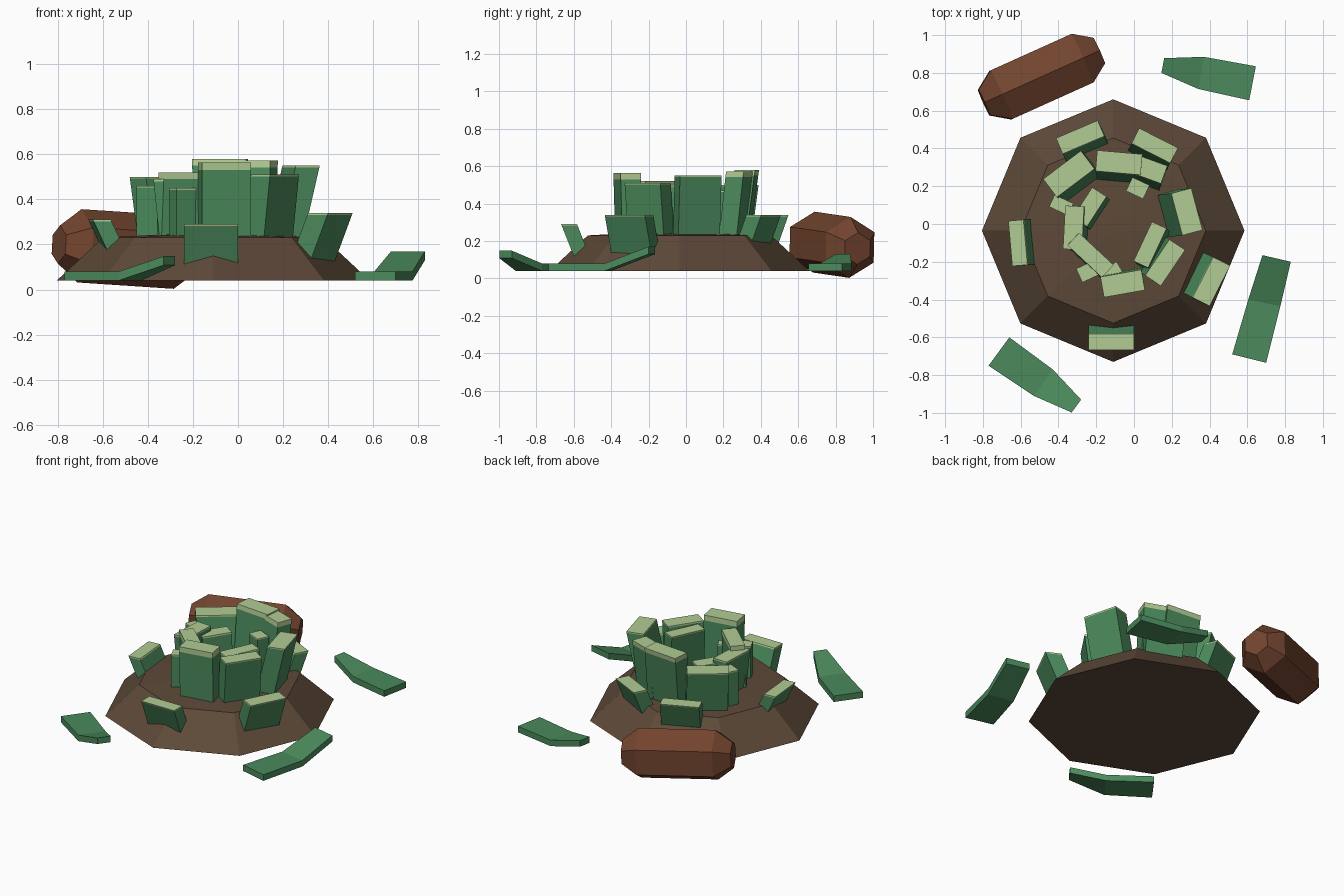
import bpy, bmesh
from math import radians, cos, sin, pi
from mathutils import Vector, Matrix

cube = bpy.data.objects.get("Cube")
if cube:
    bpy.data.objects.remove(cube, do_unlink=True)


def material(name, rgb):
    m = bpy.data.materials.new(name)
    m.use_nodes = True
    col = (*rgb, 1)
    m.diffuse_color = col
    m.node_tree.nodes["Principled BSDF"].inputs["Base Color"].default_value = col
    return m


GREEN = material("leaf green", (0.07, 0.255, 0.107))
PALE = material("pale green", (0.445, 0.604, 0.296))
SOIL = material("soil brown", (0.11, 0.067, 0.04))
BARK = material("log brown", (0.17, 0.058, 0.028))


def loft(name, rings, mats, matrix=None, top_band=False):
    """Skin a stack of closed rings, first and last capped."""
    bm = bmesh.new()
    loops = [[bm.verts.new(p) for p in ring] for ring in rings]
    n = len(loops[0])
    for k, (a, b) in enumerate(zip(loops, loops[1:])):
        for i in range(n):
            j = (i + 1) % n
            f = bm.faces.new((a[i], a[j], b[j], b[i]))
            if top_band and k == len(loops) - 2:
                f.material_index = 1
    bm.faces.new(loops[0][::-1])
    cap = bm.faces.new(loops[-1])
    if top_band:
        cap.material_index = 1
    bmesh.ops.recalc_face_normals(bm, faces=bm.faces)
    me = bpy.data.meshes.new(name)
    bm.to_mesh(me)
    bm.free()
    for m in mats:
        me.materials.append(m)
    ob = bpy.data.objects.new(name, me)
    if matrix:
        ob.matrix_world = matrix
    bpy.context.collection.objects.link(ob)
    return ob


def ring(n, r, z, turn=0.0):
    return [(r * cos(2 * pi * i / n + turn), r * sin(2 * pi * i / n + turn), z) for i in range(n)]


# Soil mound
loft("mound", [ring(8, r, z) for r, z in ((0.695, 0.04), (0.49, 0.23), (0.05, 0.255))],
     [SOIL], Matrix.Translation((-0.11, -0.035, 0)))

# Six-sided log lying behind the mound, one edge uppermost
axis = Vector((0.91, 0.41, -0.06)).normalized()
side = Vector((0, 0, 1)).cross(axis).normalized()
up = axis.cross(side)
frame = Matrix((up, side, axis)).transposed().to_4x4()
frame.translation = (-0.49, 0.78, 0.18)
loft("log", [ring(6, r, z) for r, z in ((0.085, -0.335), (0.163, -0.235), (0.163, 0.235), (0.085, 0.335))],
     [BARK], frame)


def block(name, x, y, turn, length, width, top, base, lean=(0, 0), cap=0.008):
    """Leaning slab: the base is offset from the top by lean."""
    c, s = cos(radians(turn)), sin(radians(turn))

    def level(z):
        t = (top - z) / (top - base)
        return [(x + lean[0] * t + c * u * length / 2 - s * v * width / 2,
                 y + lean[1] * t + s * u * length / 2 + c * v * width / 2, z)
                for u, v in ((-1, -1), (1, -1), (1, 1), (-1, 1))]

    loft(name, [level(base), level(top - cap), level(top)], [GREEN, PALE], top_band=True)


# Outer ring of short slabs leaning outward
for name, x, y, turn, length, width, top, base, lean in (
    ("front", -0.12, -0.625, 0, 0.24, 0.085, 0.29, 0.10, (0, 0.075)),
    ("front_left", 0.41, -0.305, 63, 0.24, 0.10, 0.34, 0.11, (-0.085, 0.04)),
    ("back_left", 0.11, 0.415, -27, 0.23, 0.09, 0.34, 0.17, (-0.03, -0.06)),
    ("back_right", -0.285, 0.46, 23, 0.24, 0.09, 0.34, 0.17, (0.03, -0.06)),
    ("right", -0.615, -0.10, 95, 0.24, 0.08, 0.31, 0.16, (0.07, 0.005)),
):
    block("outer_slab_" + name, x, y, turn, length, width, top, base, lean)

# Crown of tall slabs
for i, (x, y, turn, length, width, top, lean, cap) in enumerate((
    (-0.06, -0.315, 10, 0.22, 0.11, 0.565, (0, 0.01), 0.035),
    (0.165, -0.205, 56, 0.23, 0.10, 0.51, (-0.03, 0.02), 0.008),
    (0.085, -0.11, 65, 0.23, 0.085, 0.50, (0.02, -0.02), 0.008),
    (0.28, 0.065, 105, 0.23, 0.11, 0.55, (-0.08, -0.01), 0.008),
    (0.08, 0.29, -20, 0.17, 0.10, 0.572, (-0.01, -0.04), 0.03),
    (-0.08, 0.325, -5, 0.24, 0.11, 0.58, (0.01, -0.05), 0.03),
    (-0.345, 0.265, 37, 0.25, 0.12, 0.50, (0.04, -0.04), 0.008),
    (-0.235, 0.09, 57, 0.19, 0.09, 0.46, (0.02, -0.02), 0.01),
    (-0.32, -0.02, 87, 0.23, 0.10, 0.49, (0.03, 0), 0.01),
    (-0.23, -0.165, -43, 0.25, 0.09, 0.52, (-0.01, 0), 0.03),
)):
    block(f"tall_slab_{i + 1}", x, y, turn, length, width, top, 0.2, lean, cap)

# Small shards filling the gaps
for i, (x, y, turn, length, width, top) in enumerate((
    (0.02, 0.19, -25, 0.10, 0.08, 0.47),
    (-0.385, 0.10, -25, 0.11, 0.07, 0.46),
    (-0.24, -0.25, 25, 0.11, 0.08, 0.45),
    (-0.12, -0.25, 30, 0.10, 0.06, 0.42),
)):
    block(f"shard_{i + 1}", x, y, turn, length, width, top, 0.2)


def leaf(name, stations):
    """Bent leaf: pairs of edge points with the underside height."""
    loft(name, [[(*a, z), (*b, z), (*b, z + 0.04), (*a, z + 0.04)] for a, b, z in stations], [GREEN])


# Fallen leaves around the mound, tips curling up
leaf("fallen_leaf_front_right", (((-0.77, -0.75), (-0.66, -0.60), 0.04),
                                 ((-0.53, -0.91), (-0.43, -0.77), 0.04),
                                 ((-0.33, -0.998), (-0.28, -0.93), 0.108)))
leaf("fallen_leaf_left", (((0.52, -0.69), (0.70, -0.735), 0.04),
                          ((0.605, -0.40), (0.775, -0.435), 0.04),
                          ((0.68, -0.165), (0.83, -0.20), 0.13)))
leaf("fallen_leaf_back", (((0.61, 0.655), (0.645, 0.835), 0.04),
                          ((0.34, 0.715), (0.37, 0.885), 0.04),
                          ((0.145, 0.80), (0.16, 0.878), 0.09)))
